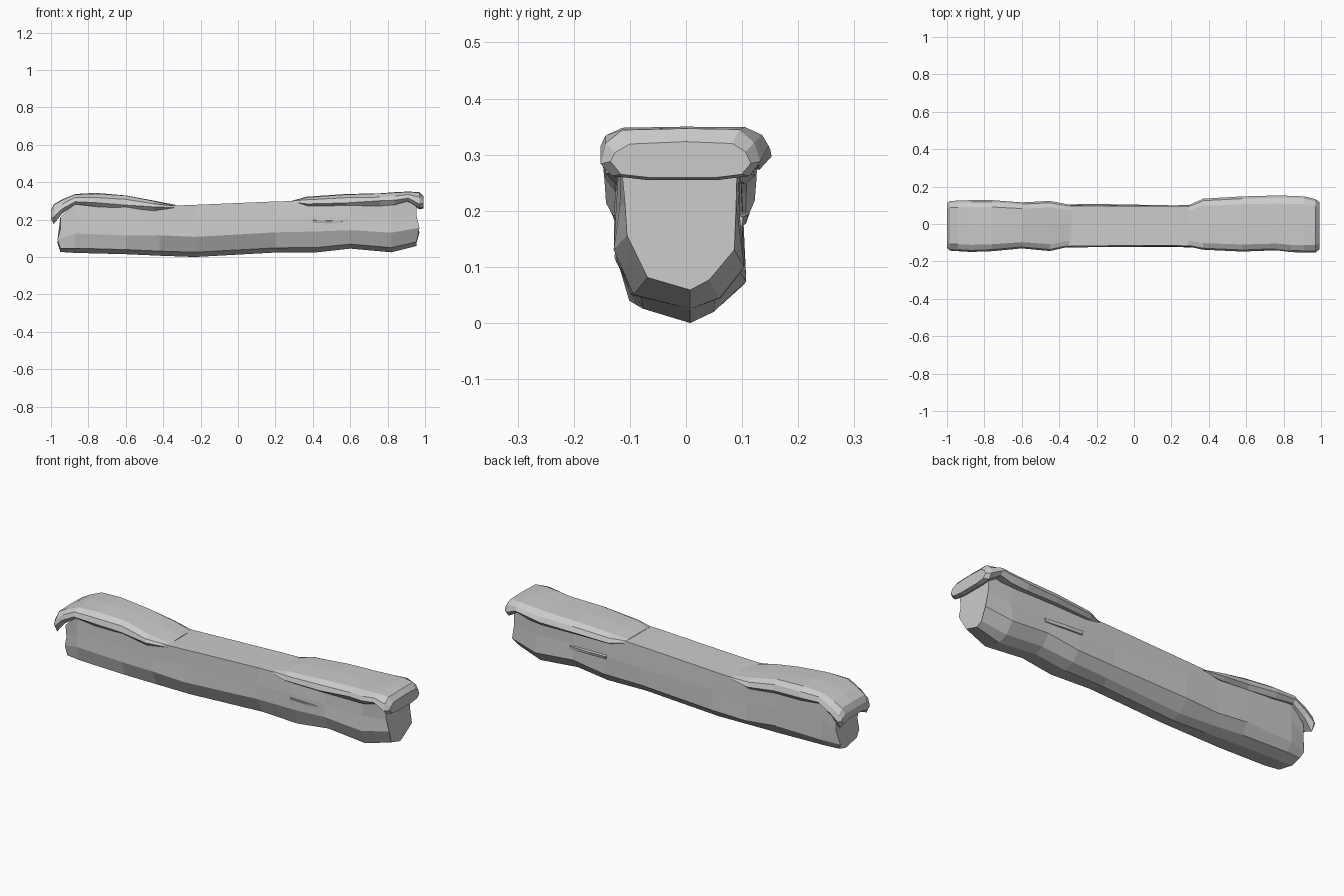
import bpy, bmesh, random

random.seed(4)


def loft(name, rings):
    """Skin a row of closed rings and cap both ends, flat shaded."""
    bm = bmesh.new()
    loops = [[bm.verts.new(p) for p in ring] for ring in rings]
    n = len(loops[0])
    for a, b in zip(loops, loops[1:]):
        for i in range(n):
            j = (i + 1) % n
            bm.faces.new((a[i], a[j], b[j], b[i]))
    bm.faces.new(loops[0])
    bm.faces.new(loops[-1])
    bmesh.ops.recalc_face_normals(bm, faces=bm.faces[:])
    me = bpy.data.meshes.new(name)
    bm.to_mesh(me)
    bm.free()
    ob = bpy.data.objects.new(name, me)
    bpy.context.collection.objects.link(ob)
    return ob


def jit(a):
    return random.uniform(-a, a)


# Rough beam: x, top z, bottom z, front width, back width, bottom width factor
stations = [
    (-0.95, 0.215, 0.03, 0.100, 0.090, 0.85),
    (-0.87, 0.295, 0.025, 0.113, 0.098, 0.88),
    (-0.60, 0.285, 0.018, 0.116, 0.100, 0.85),
    (-0.42, 0.275, 0.010, 0.118, 0.100, 0.72),
    (-0.23, 0.282, 0.003, 0.114, 0.100, 0.65),
    (0.20, 0.300, 0.027, 0.113, 0.098, 0.70),
    (0.42, 0.305, 0.028, 0.116, 0.098, 0.82),
    (0.60, 0.305, 0.048, 0.116, 0.098, 0.76),
    (0.82, 0.305, 0.028, 0.114, 0.098, 0.80),
    (0.955, 0.295, 0.062, 0.114, 0.094, 0.58),
]
rings = []
for x, t, b, f, k, w in stations:
    h = t - b
    lean = 0.015 * (1 if x < 0 else -1)
    end = abs(x) > 0.94
    bulge = -0.01 if end else 0.005
    rings.append([
        (x, -f, t),
        (x, -f - bulge + jit(.004), b + h * .68 + jit(.01)),
        (x - lean * end, -f - bulge * 1.6 + jit(.005), b + h * .40 + jit(.01)),
        (x, -f * w, b + h * .07 + .006),
        (x, 0.01, b),
        (x, k * w * .8, b + h * .05 + .006),
        (x - lean * end, k + bulge + jit(.006), b + h * .26 + jit(.012)),
        (x, k + bulge * .4 + jit(.004), b + h * .62 + jit(.01)),
        (x, k, t),
    ])
loft("beam", rings)


# Draped cap: x, top z, lip z at the sides, lip z mid, front y, back y
def drape(name, rows):
    out = []
    for x, t, s, m, f, k in rows:
        h = t - s
        out.append([
            (x, f * .86, s),
            (x, f, s + h * .32 + jit(.006)),
            (x, f * .94, s + h * .68),
            (x, f * .74, t - .003),
            (x, 0.0, t + jit(.002)),
            (x, k * .72, t - .002),
            (x, k * .92, s + h * .70),
            (x, k, s + h * .34 + jit(.006)),
            (x, k * .86, s),
            (x, k * .45, m),
            (x, f * .45, m),
        ])
    loft(name, out)


drape("left_cap", [
    (-1.00, 0.255, 0.205, 0.215, -0.125, 0.115),
    (-0.985, 0.285, 0.180, 0.205, -0.140, 0.125),
    (-0.94, 0.310, 0.235, 0.235, -0.143, 0.128),
    (-0.87, 0.340, 0.285, 0.285, -0.147, 0.130),
    (-0.76, 0.344, 0.272, 0.282, -0.143, 0.130),
    (-0.60, 0.334, 0.264, 0.278, -0.128, 0.118),
    (-0.45, 0.305, 0.250, 0.270, -0.142, 0.126),
    (-0.335, 0.280, 0.268, 0.268, -0.116, 0.104),
])
drape("right_cap", [
    (0.29, 0.306, 0.296, 0.296, -0.118, 0.102),
    (0.37, 0.325, 0.275, 0.290, -0.135, 0.138),
    (0.58, 0.340, 0.278, 0.292, -0.145, 0.150),
    (0.76, 0.345, 0.276, 0.292, -0.138, 0.155),
    (0.84, 0.350, 0.282, 0.292, -0.148, 0.153),
    (0.91, 0.354, 0.302, 0.295, -0.150, 0.150),
    (0.97, 0.350, 0.265, 0.258, -0.150, 0.135),
    (0.993, 0.325, 0.268, 0.262, -0.132, 0.118),
])

# Raised splinters on both long sides of the beam
for name, side, y in (("front_splinter", -1, 0.116), ("back_splinter", 1, 0.102)):
    loft(name, [[(x, side * (y - .02), z + .012),
                 (x, side * (y + d), z + .004),
                 (x, side * (y + d * .6), z - .012),
                 (x, side * (y - .02), z - .014)]
                for x, z, d in ((0.40, 0.195, .014), (0.50, 0.192, .012), (0.62, 0.188, .002))])

# Centre on y and stand on z = 0 by shifting everything together
obs = list(bpy.context.collection.objects)
pts = [v.co for o in obs for v in o.data.vertices]
lo = min(p.z for p in pts)
ym = (min(p.y for p in pts) + max(p.y for p in pts)) / 2
for o in obs:
    for v in o.data.vertices:
        v.co.z -= lo
        v.co.y -= ym
